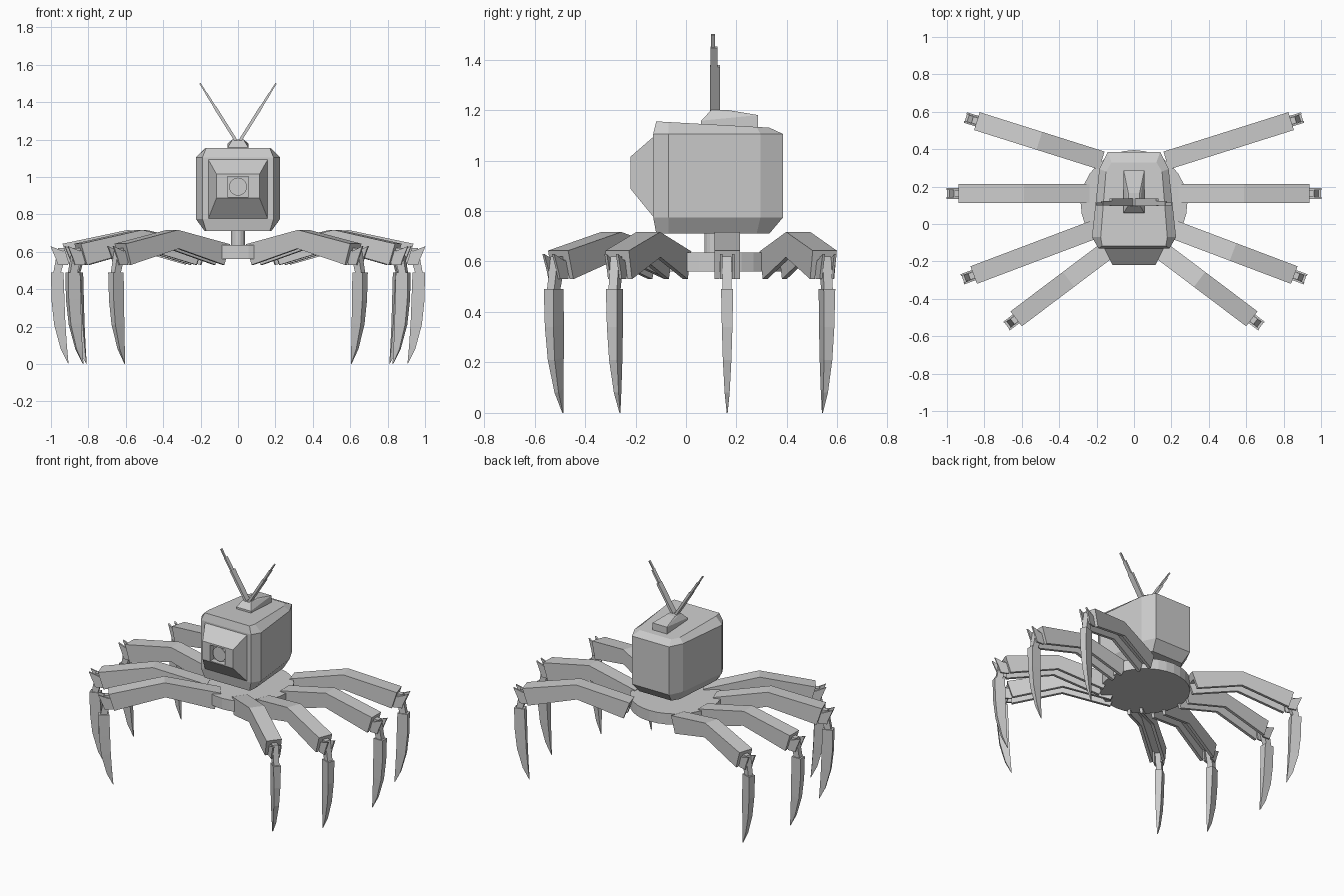
import bpy, bmesh, math
from mathutils import Vector

if "Cube" in bpy.data.objects:
    bpy.data.objects.remove(bpy.data.objects["Cube"])

grey = bpy.data.materials.new("plain grey")
grey.diffuse_color = (0.604, 0.604, 0.604, 1)
grey.use_nodes = True
grey.node_tree.nodes["Principled BSDF"].inputs["Base Color"].default_value = grey.diffuse_color


def finish(name, bm, mirror=False):
    bmesh.ops.recalc_face_normals(bm, faces=bm.faces)
    me = bpy.data.meshes.new(name)
    bm.to_mesh(me)
    bm.free()
    me.materials.append(grey)
    ob = bpy.data.objects.new(name, me)
    bpy.context.collection.objects.link(ob)
    if mirror:
        m = ob.modifiers.new("mirror", 'MIRROR')
        m.use_mirror_merge = False
    return ob


def loft(bm, rings, cap_start=True, cap_end=True):
    """Skin a row of equal-length point loops."""
    loops = [[bm.verts.new(p) for p in r] for r in rings]
    n = len(loops[0])
    for a, b in zip(loops, loops[1:]):
        for i in range(n):
            j = (i + 1) % n
            bm.faces.new((a[i], a[j], b[j], b[i]))
    if cap_start:
        bm.faces.new(loops[0][::-1])
    if cap_end:
        bm.faces.new(loops[-1])


def cylinder(name, r, depth, loc, sides, axis='Z'):
    bm = bmesh.new()
    bmesh.ops.create_cone(bm, cap_ends=True, segments=sides, radius1=r, radius2=r, depth=depth)
    for v in bm.verts:
        if axis == 'Y':
            v.co = Vector((v.co.x, v.co.z, v.co.y))
        v.co += Vector(loc)
    return finish(name, bm)


# --- base disc and neck
cylinder("base_disc", 0.285, 0.075, (0, 0.11, 0.598), 32)
cylinder("neck", 0.037, 0.12, (0, 0.11, 0.67), 16)

# --- head: chamfered box, tapering to the back
wide = [(0.19, -0.13), (0.225, -0.07), (0.185, 0.295), (0.14, 0.385)]
small = [(0.17, -0.118), (0.178, -0.07), (0.15, 0.28), (0.12, 0.33)]


def head_ring(plan, z, slope=0.0):
    pts = plan + [(-x, y) for x, y in reversed(plan)]
    return [(x, y, z - slope * (y + 0.118)) for x, y in pts]


bm = bmesh.new()
loft(bm, [head_ring(small, 0.71), head_ring(wide, 0.775),
          head_ring(wide, 1.105), head_ring(small, 1.155, 0.055)])
finish("head", bm)


# --- tapered snout with a square recess, and a round lens in it
def rect(hx, z0, z1, y):
    return [(-hx, y, z0), (hx, y, z0), (hx, y, z1), (-hx, y, z1)]


bm = bmesh.new()
loft(bm, [rect(0.16, 0.775, 1.095, -0.128), rect(0.115, 0.888, 1.015, -0.22),
          rect(0.057, 0.893, 1.003, -0.22), rect(0.057, 0.893, 1.003, -0.18)])
finish("snout", bm)
cylinder("lens", 0.048, 0.03, (0, -0.19, 0.948), 20, 'Y')

# --- antenna mount
bm = bmesh.new()
for p in [(0.055, 0.06, 1.13), (0.055, 0.06, 1.158), (0.055, 0.285, 1.13), (0.055, 0.285, 1.18),
          (0.03, 0.10, 1.20), (0.03, 0.165, 1.20)]:
    bm.verts.new(p)
    bm.verts.new((-p[0], p[1], p[2]))
bmesh.ops.convex_hull(bm, input=bm.verts)
finish("antenna_mount", bm)

# --- telescoping flat antennas
start, end = Vector((0.005, 0, 1.185)), Vector((0.203, 0, 1.5))
side = Vector((end.z - start.z, 0, start.x - end.x)).normalized()
bm = bmesh.new()
for t0, t1, ht, y0, y1 in [(0, 0.6, 0.008, 0.095, 0.135), (0.6, 0.84, 0.006, 0.098, 0.124),
                           (0.84, 1, 0.004, 0.1, 0.114)]:
    rings = []
    for t in (t0, t1):
        c = start.lerp(end, t)
        rings.append([c + side * s * ht + Vector((0, y, 0))
                      for s, y in ((-1, y0), (1, y0), (1, y1), (-1, y1))])
    loft(bm, rings)
finish("antennas", bm, True)

# --- legs: profiles are (distance along leg, height)
U_SECTION = [(-0.05, 0), (0.05, 0), (0.05, 1), (0.03, 1),
             (0.03, 0.4), (-0.03, 0.4), (-0.03, 1), (-0.05, 1)]
ARM_TOP = [(0, 0.64), (0.35, 0.717), (0.70, 0.643)]
ARM_BOTTOM = [(0.04, 0.53), (0.345, 0.617), (0.665, 0.53)]
CLAW_OUT = [(0.762, 0.49), (0.759, 0.34), (0.745, 0.21), (0.71, 0.08), (0.672, 0.004)]
CLAW_IN = [(0.695, 0.49), (0.69, 0.35), (0.685, 0.22), (0.677, 0.10), (0.668, 0.0)]
CLAW_HALF = [0.024, 0.021, 0.017, 0.010, 0.002]
STRUT = [(0.67, 0.62), (0.725, 0.62), (0.75, 0.485), (0.71, 0.485)]
PLATE = [(0.66, 0.61), (0.70, 0.605), (0.765, 0.63), (0.735, 0.56), (0.725, 0.53), (0.67, 0.53)]


def build_leg(name, end_x, end_y, degrees):
    a = math.radians(degrees)
    along = Vector((math.cos(a), math.sin(a), 0))
    across = Vector((-math.sin(a), math.cos(a), 0))
    root = Vector((end_x, end_y, 0)) - along * 0.70

    def at(s, w, z):
        return root + along * s + across * w + Vector((0, 0, z))

    # bent channel arm, open underneath
    bm = bmesh.new()
    loft(bm, [[at(ts + (bs - ts) * f, w, tz + (bz - tz) * f) for w, f in U_SECTION]
              for (ts, tz), (bs, bz) in zip(ARM_TOP, ARM_BOTTOM)])
    finish(name + "_arm", bm, True)

    # knuckle: middle strut and two pointed side plates
    bm = bmesh.new()
    for prof, w0, w1 in [(STRUT, -0.018, 0.018), (PLATE, 0.019, 0.029), (PLATE, -0.029, -0.019)]:
        loft(bm, [[at(s, w, z) for s, z in prof] for w in (w0, w1)])
    finish(name + "_knuckle", bm, True)

    # curved claw
    bm = bmesh.new()
    loft(bm, [[at(o[0], -h, o[1]), at(o[0], h, o[1]), at(i[0], h, i[1]), at(i[0], -h, i[1])]
              for o, i, h in zip(CLAW_OUT, CLAW_IN, CLAW_HALF)])
    finish(name + "_claw", bm, True)


for name, x, y, deg in [("rear_leg", 0.84, 0.55, 17.5), ("mid_rear_leg", 0.938, 0.163, 0),
                        ("mid_front_leg", 0.857, -0.273, -20.7), ("front_leg", 0.63, -0.507, -37)]:
    build_leg(name, x, y, deg)
